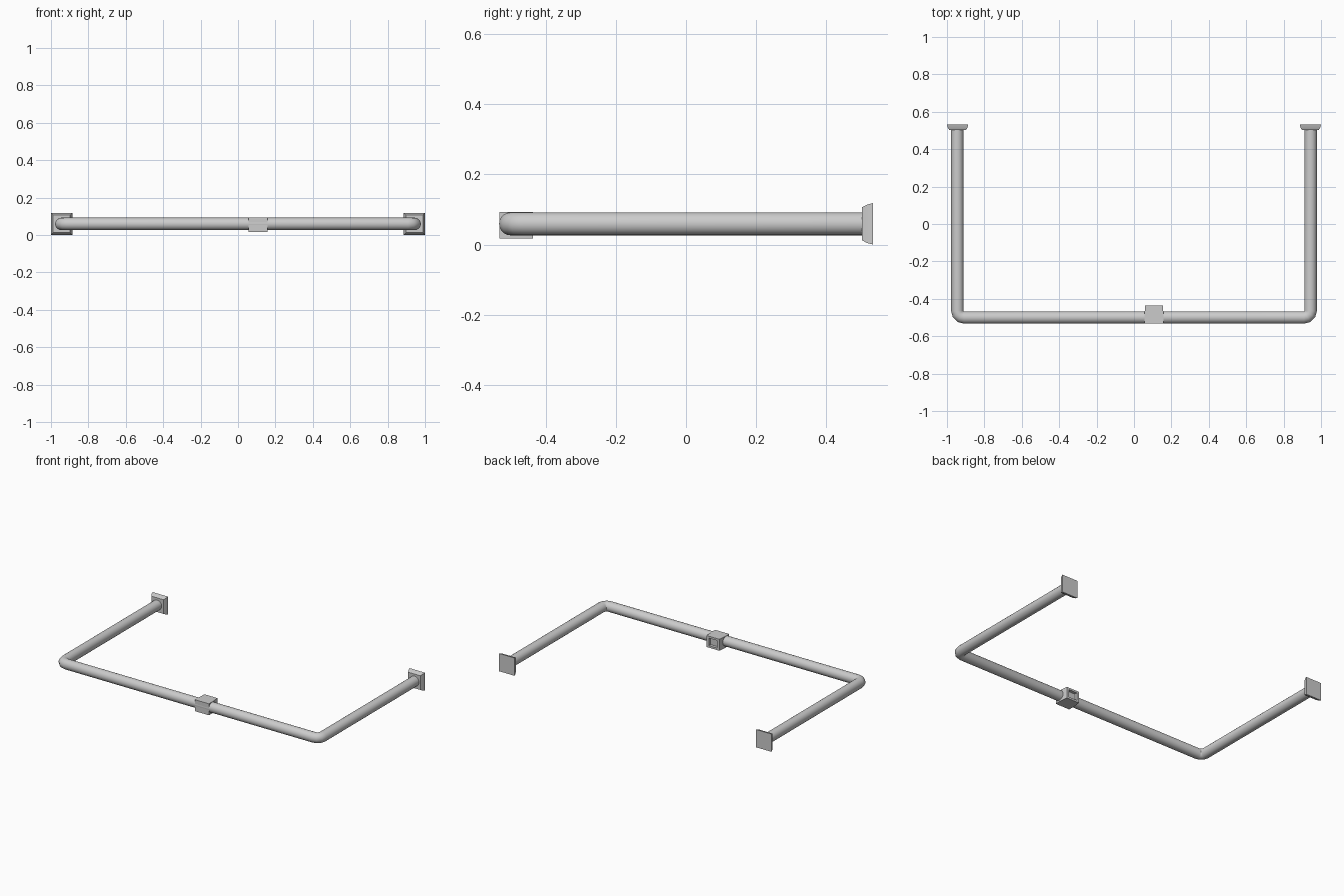
import bpy, bmesh, math

if "Cube" in bpy.data.objects:
    bpy.data.objects.remove(bpy.data.objects["Cube"])

R, ZC = 0.033, 0.06        # tube radius and height of its axis
BX, BY, BEND = 0.945, -0.5, 0.036


def finish(name, bm, angle=30):
    bmesh.ops.recalc_face_normals(bm, faces=bm.faces)
    me = bpy.data.meshes.new(name)
    bm.to_mesh(me)
    bm.free()
    ob = bpy.data.objects.new(name, me)
    bpy.context.collection.objects.link(ob)
    bpy.ops.object.select_all(action='DESELECT')
    bpy.context.view_layer.objects.active = ob
    ob.select_set(True)
    bpy.ops.object.shade_smooth_by_angle(angle=math.radians(angle))
    return ob


def loft(name, rings, angle=30):
    """Skin a list of closed point rings and cap both ends."""
    bm = bmesh.new()
    vs = [[bm.verts.new(p) for p in ring] for ring in rings]
    n = len(vs[0])
    for a, b in zip(vs, vs[1:]):
        for i in range(n):
            j = (i + 1) % n
            bm.faces.new((a[i], a[j], b[j], b[i]))
    bm.faces.new(vs[0])
    bm.faces.new(vs[-1])
    return finish(name, bm, angle)


def tube_ring(x, y, ang, n=20):
    """Circle around (x, y); ang is the direction of its horizontal axis."""
    return [(x + R * math.cos(t) * math.cos(ang), y + R * math.cos(t) * math.sin(ang),
             ZC + R * math.sin(t)) for t in (2 * math.pi * i / n for i in range(n))]


def rect_ring(cx, cz, hx, hz, y):
    return [(cx + sx * hx, y, cz + sz * hz)
            for sx, sz in ((-1, -1), (1, -1), (1, 1), (-1, 1))]


# U-shaped tube with tight rounded corners
left = [tube_ring(-BX, 0.51, math.pi)]
right = [tube_ring(BX, 0.51, 0)]
for k in range(4):
    a = math.pi / 2 * k / 3
    x, y = BX - BEND + BEND * math.cos(a), BY + BEND - BEND * math.sin(a)
    left.append(tube_ring(-x, y, math.pi + a))
    right.append(tube_ring(x, y, -a))
# bring the right half to the same winding and start point as the left half
right.reverse()
loft("towel_rail_tube", left + right, 40)

# Tapered square wall plates
for s, side in ((-1, "left"), (1, "right")):
    cx = s * 0.943
    loft("wall_plate_" + side, [rect_ring(cx, ZC, 0.045, 0.047, 0.502),
                                rect_ring(cx, ZC, 0.053, 0.055, 0.517),
                                rect_ring(cx, ZC, 0.057, 0.059, 0.533)])

# Bracket block on the front bar, with a square socket in its back face
loft("rail_bracket", [rect_ring(0.107, 0.056, 0.052, 0.038, -0.532),
                      rect_ring(0.107, 0.056, 0.052, 0.038, -0.495),
                      rect_ring(0.107, 0.056, 0.047, 0.038, -0.436),
                      rect_ring(0.107, 0.056, 0.031, 0.025, -0.436),
                      rect_ring(0.107, 0.056, 0.031, 0.025, -0.455)])

# Rest on the ground
low = min((o.matrix_world @ v.co).z for o in bpy.data.objects for v in o.data.vertices)
for o in bpy.data.objects:
    o.location.z -= low
